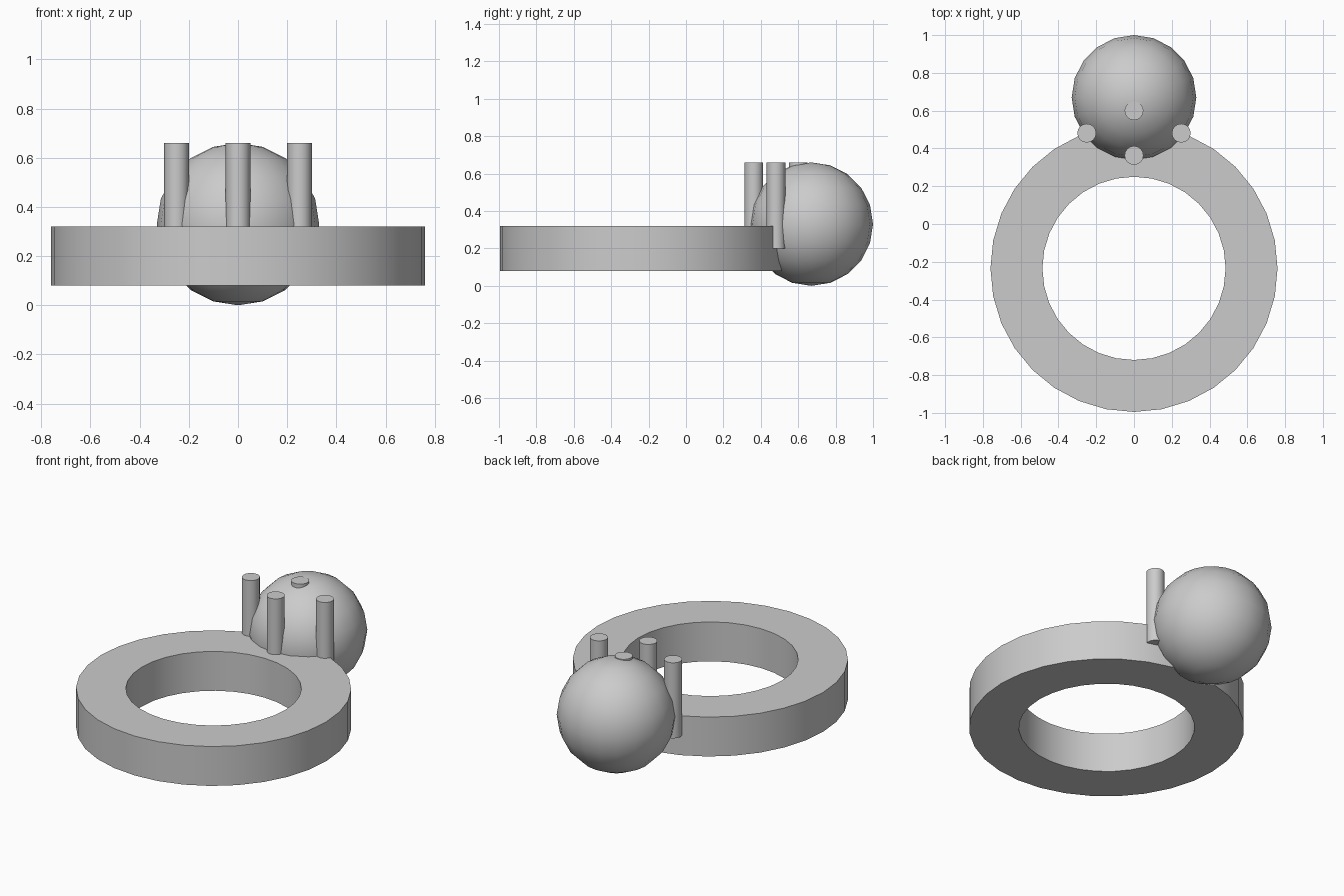
import bpy, bmesh, math

cube = bpy.data.objects.get("Cube")
if cube:
    bpy.data.objects.remove(cube, do_unlink=True)

grey = bpy.data.materials.new("plain grey")
grey.use_nodes = True
colour = (0.6, 0.6, 0.6, 1)
grey.diffuse_color = colour
grey.node_tree.nodes["Principled BSDF"].inputs["Base Color"].default_value = colour


def finish(obj, name):
    obj.name = name
    obj.data.materials.append(grey)
    bpy.ops.object.select_all(action='DESELECT')
    obj.select_set(True)
    bpy.context.view_layer.objects.active = obj
    bpy.ops.object.shade_smooth_by_angle(angle=math.radians(35))


# Flat ring: a rectangular section spun around its axis
bm = bmesh.new()
section = [(0.76, 0.08), (0.76, 0.32), (0.485, 0.32), (0.485, 0.08)]
verts = [bm.verts.new((r, 0, z)) for r, z in section]
edges = [bm.edges.new((verts[i], verts[(i + 1) % 4])) for i in range(4)]
bmesh.ops.spin(bm, geom=verts + edges, cent=(0, 0, 0), axis=(0, 0, 1),
               angle=math.tau, steps=32, use_merge=True)
bmesh.ops.remove_doubles(bm, verts=bm.verts, dist=0.0001)
bmesh.ops.recalc_face_normals(bm, faces=bm.faces)
mesh = bpy.data.meshes.new("ring")
bm.to_mesh(mesh)
bm.free()
ring = bpy.data.objects.new("ring", mesh)
ring.location.y = -0.235
bpy.context.collection.objects.link(ring)
finish(ring, "ring")

# Ball at the back of the ring
bpy.ops.mesh.primitive_uv_sphere_add(segments=20, ring_count=10, radius=0.33,
                                     location=(0, 0.67, 0.33))
finish(bpy.context.object, "ball")

# Four upright pins around the front of the ball
pins = {"front_pin": (0, 0.363), "back_pin": (0, 0.6),
        "left_pin": (0.25, 0.481), "right_pin": (-0.25, 0.481)}
for name, (x, y) in pins.items():
    bpy.ops.mesh.primitive_cylinder_add(vertices=16, radius=0.05, depth=0.46,
                                        location=(x, y, 0.43))
    finish(bpy.context.object, name)
